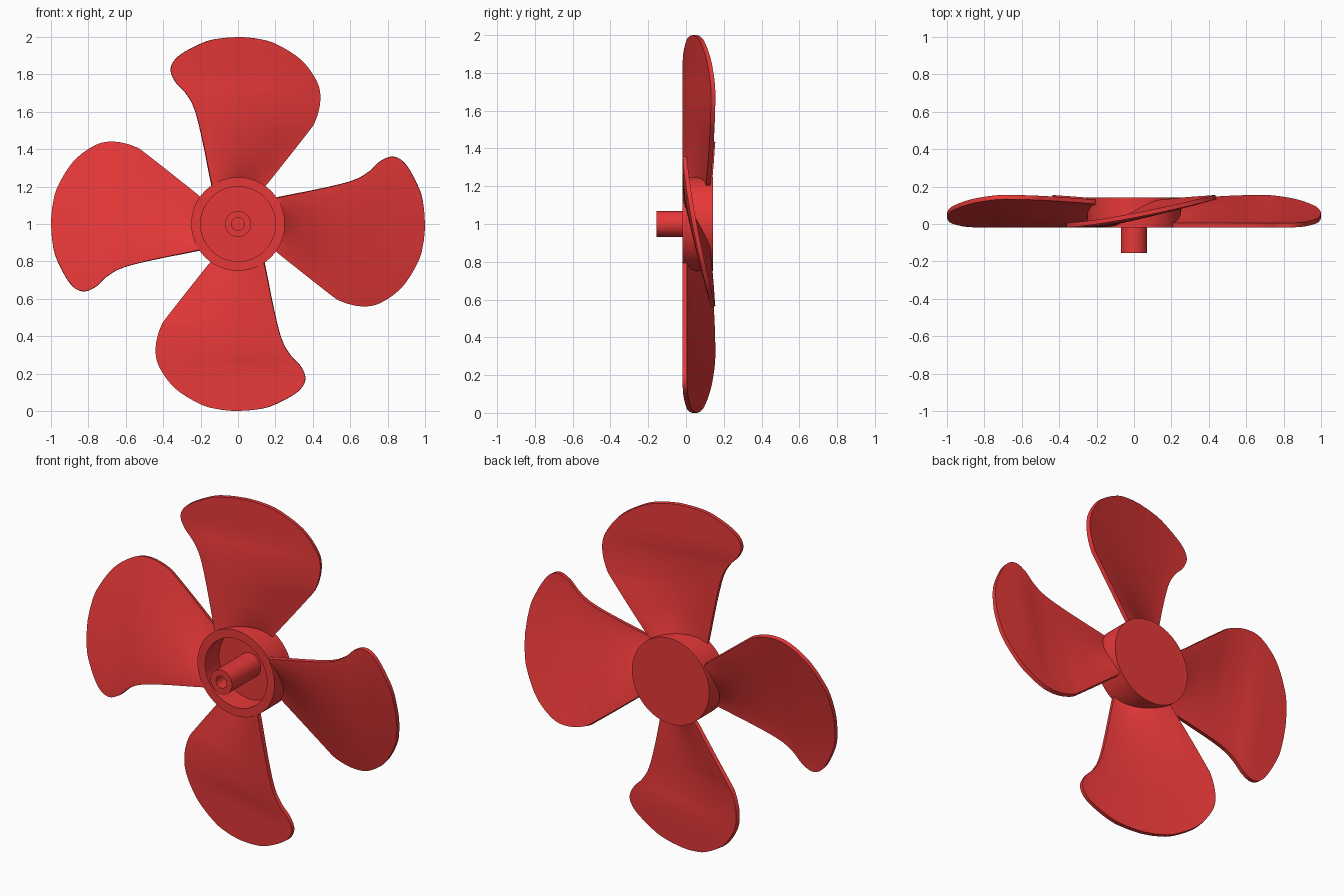
import bpy, bmesh, math
from mathutils import Matrix, Vector

if "Cube" in bpy.data.objects:
    bpy.data.objects.remove(bpy.data.objects["Cube"])

red = bpy.data.materials.new("red_paint")
red.diffuse_color = (0.8, 0.04, 0.04, 1)
red.use_nodes = True
red.node_tree.nodes["Principled BSDF"].inputs["Base Color"].default_value = red.diffuse_color
CENTRE = Matrix.Translation((0, 0, 1))


def finish(bm, name, matrix):
    bmesh.ops.remove_doubles(bm, verts=bm.verts, dist=1e-5)
    bmesh.ops.recalc_face_normals(bm, faces=bm.faces)
    mesh = bpy.data.meshes.new(name)
    bm.to_mesh(mesh)
    bm.free()
    mesh.materials.append(red)
    ob = bpy.data.objects.new(name, mesh)
    bpy.context.collection.objects.link(ob)
    ob.matrix_world = matrix
    bpy.ops.object.select_all(action='DESELECT')
    ob.select_set(True)
    bpy.context.view_layer.objects.active = ob
    return ob


def lathe(name, profile, steps=96):
    # profile of (radius, y) spun around the y axis
    bm = bmesh.new()
    vs = [bm.verts.new((r, y, 0)) for r, y in profile]
    es = [bm.edges.new(p) for p in zip(vs, vs[1:])]
    bmesh.ops.spin(bm, geom=vs + es, cent=(0, 0, 0), axis=(0, 1, 0),
                   angle=math.tau, steps=steps)
    finish(bm, name, CENTRE)
    bpy.ops.object.shade_smooth_by_angle(angle=math.radians(30))


def spline(pts, n=24):
    # Catmull-Rom curve through the points
    p = [Vector(q) for q in pts]
    p = [2 * p[0] - p[1]] + p + [2 * p[-1] - p[-2]]
    out = []
    for a, b, c, d in zip(p, p[1:], p[2:], p[3:]):
        for i in range(n):
            t = i / n
            out.append(0.5 * (2 * b + (c - a) * t + (2 * a - 5 * b + 4 * c - d) * t * t
                              + (3 * b - a - 3 * c + d) * t ** 3))
    return out + [p[-2]]


def across(curve, r):
    # sideways position of an edge curve at radius r
    for a, b in zip(curve, curve[1:]):
        if a.y <= r <= b.y and b.y > a.y:
            return a.x + (b.x - a.x) * (r - a.y) / (b.y - a.y)
    return curve[-1].x


# Blade edges as (sideways, radius), from root to tip
lead = spline([(-.13, .15), (-.14, .2), (-.195, .47), (-.235, .62), (-.28, .7), (-.335, .76),
               (-.36, .83), (-.315, .9), (-.18, .972), (-.08, .994), (.015, 1.0)])
trail = spline([(.105, .15), (.143, .2), (.355, .47), (.41, .55), (.437, .66), (.42, .76),
                (.335, .877), (.2, .963), (.1, .991), (.015, 1.0)])


def blade(name, angle):
    rows, cols, root = 56, 28, 0.17
    bm = bmesh.new()
    grid = []
    lo, hi = -.1, .1
    for i in range(rows + 1):
        r = root + (1 - root) * math.sin(math.pi / 2 * i / rows)
        a, b = across(lead, r), across(trail, r)
        lo, hi = min(lo, a), max(hi, b)
        k = min(1, max(0, (r - .2) / .5))
        back = .118 + .026 * math.sin(k * math.pi / 2)
        row = []
        for j in range(cols + 1):
            u = a + (b - a) * j / cols
            t = min(1, max(0, (u - lo) / (hi - lo)))
            steep = .4 * t + .6 * t * t * (3 - 2 * t)
            y = -.006 + (back + .006) * (steep * (1 - k) + t ** 1.35 * k)
            # root row bends to follow the hub wall
            start = math.sqrt(max(.0289, .225 ** 2 - u * u))
            rr = r + (start - root) * max(0, 1 - (r - root) / .2)
            row.append(bm.verts.new((u, y, rr)))
        grid.append(row)
    for p, q in zip(grid, grid[1:]):
        for j in range(cols):
            bm.faces.new((p[j], p[j + 1], q[j + 1], q[j]))
    ob = finish(bm, name, CENTRE @ Matrix.Rotation(angle, 4, 'Y'))
    mod = ob.modifiers.new("thickness", 'SOLIDIFY')
    mod.thickness = .024
    mod.offset = 0
    bpy.ops.object.modifier_apply(modifier=mod.name)
    bpy.ops.object.shade_smooth_by_angle(angle=math.radians(35))


# Hub cup, open at the front
lathe("hub", [(0, .143), (.25, .143), (.25, -.018), (.2, -.018), (.2, .11), (0, .11)])
# Hollow shaft
lathe("shaft", [(.07, .12), (.07, -.155), (.035, -.155), (.035, .1), (0, .1)], 64)
# Four blades
for n, side in enumerate(("top", "right", "bottom", "left")):
    blade("blade_" + side, n * math.pi / 2)
